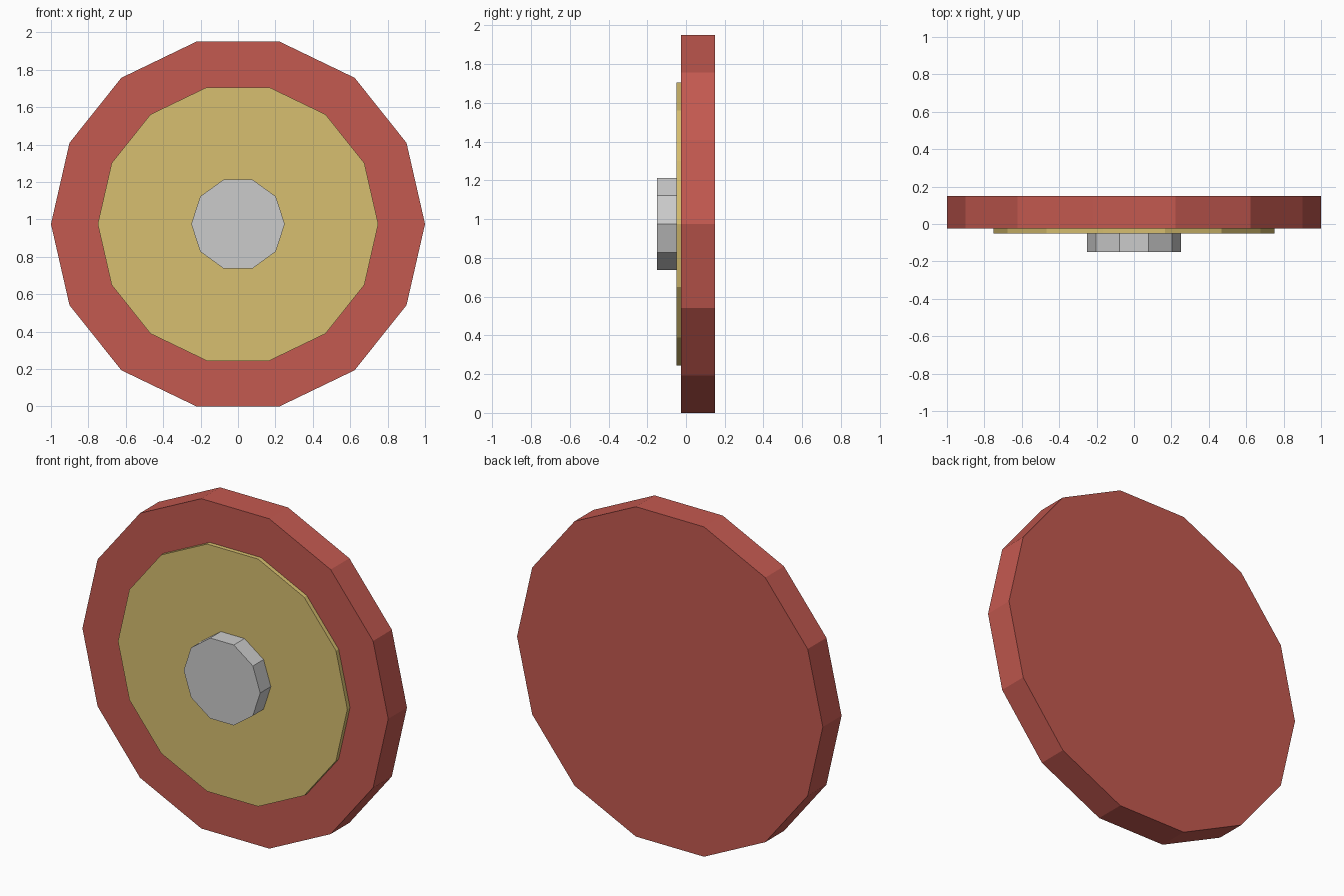
import bpy, bmesh
from math import cos, sin, tau, pi

if "Cube" in bpy.data.objects:
    bpy.data.objects.remove(bpy.data.objects["Cube"])

CENTRE_Z = cos(pi / 14)  # 14-sided rim of radius 1 resting on a flat edge


def material(name, rgb):
    m = bpy.data.materials.new(name)
    m.diffuse_color = (*rgb, 1)
    m.use_nodes = True
    m.node_tree.nodes["Principled BSDF"].inputs["Base Color"].default_value = m.diffuse_color
    return m


def disc(name, radius, sides, y_front, y_back, mat=None):
    """Flat-sided disc along y, with its first corner on +x."""
    bm = bmesh.new()
    ring = [bm.verts.new((radius * cos(tau * i / sides), y_front,
                          radius * sin(tau * i / sides))) for i in range(sides)]
    face = bm.faces.new(ring)
    ext = bmesh.ops.extrude_face_region(bm, geom=[face], use_keep_orig=True)
    verts = [g for g in ext["geom"] if isinstance(g, bmesh.types.BMVert)]
    bmesh.ops.translate(bm, verts=verts, vec=(0, y_back - y_front, 0))
    bmesh.ops.recalc_face_normals(bm, faces=bm.faces)
    mesh = bpy.data.meshes.new(name)
    bm.to_mesh(mesh)
    bm.free()
    obj = bpy.data.objects.new(name, mesh)
    obj.location.z = CENTRE_Z
    bpy.context.collection.objects.link(obj)
    if mat:
        mesh.materials.append(mat)
    return obj


# Thick red base, thin yellow face plate, grey centre hub
disc("base_disc", 1.0, 14, -0.025, 0.15, material("red", (0.55, 0.10, 0.08)))
disc("face_plate", 0.75, 14, -0.05, -0.025, material("yellow", (0.68, 0.52, 0.16)))
disc("centre_hub", 0.25, 10, -0.15, -0.05)
